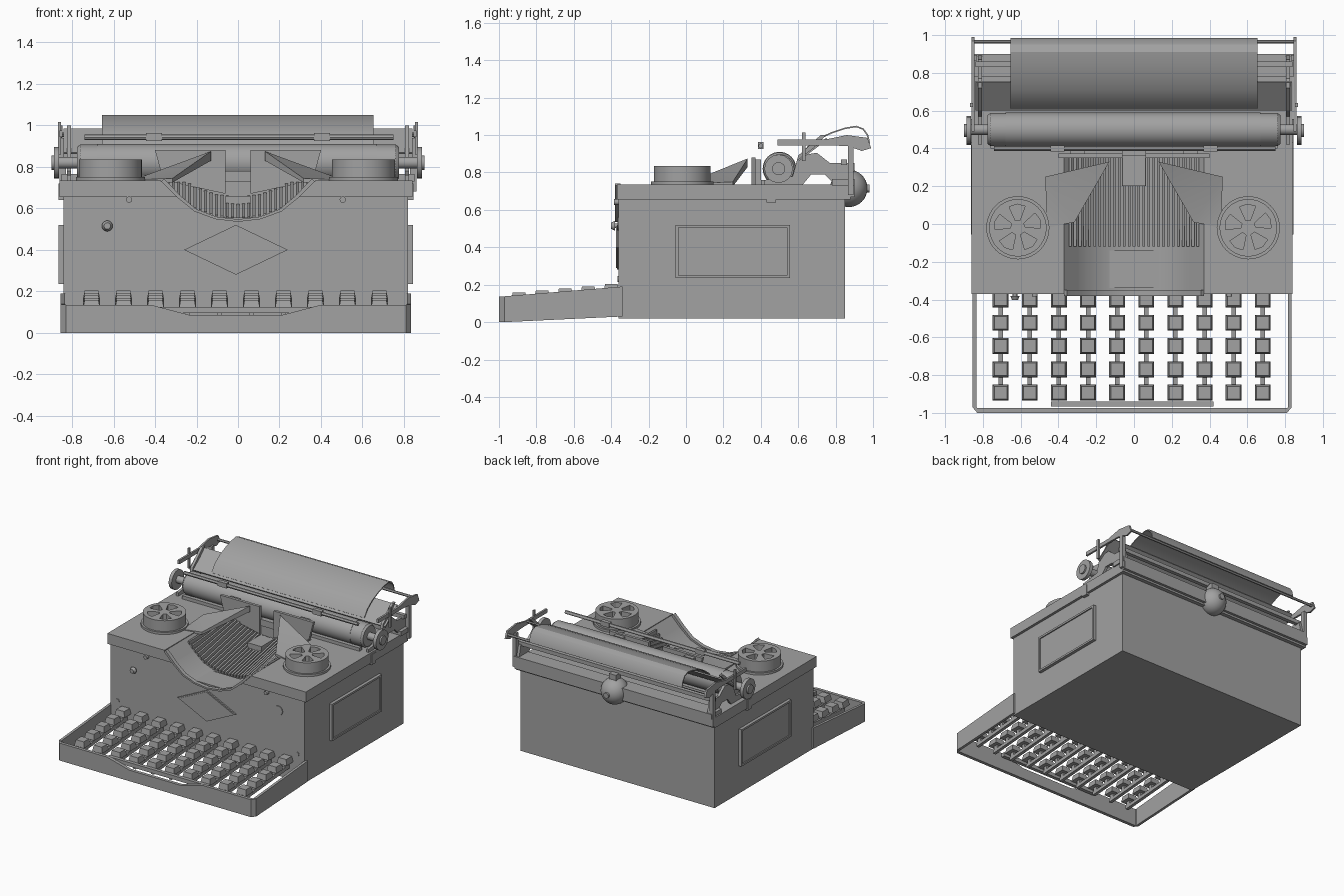
import bpy, bmesh, math
from mathutils import Vector

cube = bpy.data.objects.get("Cube")
if cube:
    bpy.data.objects.remove(cube, do_unlink=True)

grey = bpy.data.materials.new("plain_grey")
grey.use_nodes = True
grey.diffuse_color = (0.36, 0.36, 0.36, 1)
grey.node_tree.nodes["Principled BSDF"].inputs["Base Color"].default_value = (0.36, 0.36, 0.36, 1)
parts = []
CX = -0.01  # the case sits slightly off centre


def finish(name, bm):
    bmesh.ops.recalc_face_normals(bm, faces=bm.faces)
    mesh = bpy.data.meshes.new(name)
    bm.to_mesh(mesh)
    bm.free()
    mesh.materials.append(grey)
    ob = bpy.data.objects.new(name, mesh)
    bpy.context.collection.objects.link(ob)
    parts.append(ob)
    return ob


def add_prism(bm, pts, axis, a, b, taper=1):
    """Extrude a 2D outline along an axis from a to b."""
    cu = sum(p[0] for p in pts) / len(pts)
    cv = sum(p[1] for p in pts) / len(pts)

    def place(p, t, k):
        u, v = cu + (p[0] - cu) * k, cv + (p[1] - cv) * k
        return {"x": (t, u, v), "y": (u, t, v), "z": (u, v, t)}[axis]
    low = [bm.verts.new(place(p, a, 1)) for p in pts]
    high = [bm.verts.new(place(p, b, taper)) for p in pts]
    bm.faces.new(low)
    bm.faces.new(high)
    for i in range(len(pts)):
        j = (i + 1) % len(pts)
        bm.faces.new((low[i], low[j], high[j], high[i]))


def prism(name, pts, axis, a, b, taper=1):
    bm = bmesh.new()
    add_prism(bm, pts, axis, a, b, taper)
    return finish(name, bm)


def rect(u0, u1, v0, v1):
    return [(u0, v0), (u1, v0), (u1, v1), (u0, v1)]


def box(name, x0, x1, y0, y1, z0, z1):
    return prism(name, rect(x0, x1, y0, y1), "z", z0, z1)


def ring(u, v, r, n=32):
    return [(u + r * math.cos(2 * math.pi * i / n), v + r * math.sin(2 * math.pi * i / n)) for i in range(n)]


def cyl(name, u, v, r, axis, a, b, n=32, taper=1):
    return prism(name, ring(u, v, r, n), axis, a, b, taper)


def strip(name, path, t, x0, x1):
    """Thin bent sheet following a path in the side plane."""
    pts = [Vector(p) for p in path]
    inner = []
    for i, p in enumerate(pts):
        d = (pts[min(i + 1, len(pts) - 1)] - pts[max(i - 1, 0)]).normalized()
        inner.append(p + Vector((d.y, -d.x)) * t)
    return prism(name, [tuple(p) for p in pts + inner[::-1]], "x", x0, x1)


def cut(target, cutter):
    mod = target.modifiers.new("cut", "BOOLEAN")
    mod.operation, mod.solver, mod.object = "DIFFERENCE", "EXACT", cutter
    bpy.context.view_layer.objects.active = target
    bpy.ops.object.modifier_apply(modifier="cut")


def discard(ob):
    parts.remove(ob)
    bpy.data.objects.remove(ob, do_unlink=True)


# Case, lid and the open type basket
half = [(0.37, 0.9), (0.37, 0.73), (0.29, 0.65), (0.21, 0.585), (0.11, 0.548), (0, 0.535)]
basket = half + [(-x, z) for x, z in half[-2::-1]]
body = box("body", CX - 0.83, CX + 0.83, -0.36, 0.85, 0.02, 0.66)
lid = box("lid", CX - 0.85, CX + 0.85, -0.37, 0.88, 0.655, 0.735)
cutter = prism("basket_cutter", basket, "y", -0.5, 0.37)
cut(body, cutter)
cut(lid, cutter)
discard(cutter)


def floor_z(x):
    x = abs(x)
    for (xa, za), (xb, zb) in zip(half[1:], half[2:]):
        if xb <= x <= xa:
            return zb + (za - zb) * (x - xb) / (xa - xb)


# Curved lip on the front edge of the basket
outer = basket[1:-1]
lip = outer + [(x * 0.96, z + 0.012) for x, z in outer[::-1]]
prism("basket_lip", lip, "y", -0.38, -0.35)

# Type bars
bm = bmesh.new()
for i in range(27):
    x = -0.338 + i * 0.026
    z = floor_z(x)
    top = min(z + 0.12, 0.73)
    add_prism(bm, [(-0.12, z - 0.02), (-0.12, z + 0.02), (0.37, top), (0.37, z - 0.02)], "x", x - 0.007, x + 0.007)
finish("type_bars", bm)
prism("basket_front_block", [(-0.065, 0.53), (0.065, 0.53), (0.06, 0.66), (-0.06, 0.66)], "y", 0.2, 0.36)
box("basket_front_plate", -0.27, 0.27, -0.34, -0.14, 0.54, 0.555)
box("type_guide", -0.06, 0.06, 0.36, 0.4, 0.73, 0.78)

# Ribbon spools, wings and paper guides
for s, side in ((-1, "right"), (1, "left")):
    x = s * 0.61 + CX / 2
    cyl(side + "_spool_base", x, -0.02, 0.167, "z", 0.73, 0.752, 40)
    drum = cyl(side + "_spool", x, -0.02, 0.152, "z", 0.74, 0.835, 40)
    bm = bmesh.new()
    for k in range(5):
        a = math.radians(72 * k + 20)
        wedge = [(x + r * math.cos(a + d), -0.02 + r * math.sin(a + d))
                 for r, d in ((0.04, -0.3), (0.12, -0.36), (0.125, 0), (0.12, 0.36), (0.04, 0.3))]
        add_prism(bm, wedge, "z", 0.79, 0.9)
    holes = finish("spool_cutter", bm)
    cut(drum, holes)
    discard(holes)

    # Sloping wing from the spool up to the printing point
    bm = bmesh.new()
    plan = [(0.47, 0.25, 0.75), (0.13, 0.33, 0.875), (0.315, 0.01, 0.745), (0.46, -0.02, 0.74)]
    hi = [bm.verts.new((s * px, py, pz)) for px, py, pz in plan]
    lo = [bm.verts.new((s * px, py, 0.725 if px > 0.2 else 0.83)) for px, py, pz in plan]
    for i in range(4):
        j = (i + 1) % 4
        bm.faces.new((hi[i], hi[j], lo[j], lo[i]))
    for q in (hi, lo):
        bm.faces.new((q[0], q[1], q[2]))
        bm.faces.new((q[0], q[2], q[3]))
    finish(side + "_ribbon_wing", bm)
    prism(side + "_paper_guide", [(s * 0.06, 0.67), (s * 0.06, 0.88), (s * 0.4, 0.88), (s * 0.36, 0.735)], "y", 0.35, 0.372)
    box(side + "_guide_bracket", s * 0.3 - 0.04, s * 0.3 + 0.04, 0.37, 0.4, 0.73, 0.87)

    # Side panel with a raised border
    xo = CX + s * 0.83
    box(side + "_panel", xo - 0.015, xo + 0.015, -0.04, 0.54, 0.245, 0.51)
    for n, r in (("top", (-0.055, 0.555, 0.505, 0.52)), ("bottom", (-0.055, 0.555, 0.235, 0.25)),
                 ("front", (-0.055, -0.04, 0.235, 0.52)), ("back", (0.54, 0.555, 0.235, 0.52))):
        prism(f"{side}_panel_{n}_border", rect(*r), "x", xo - 0.024, xo + 0.024)

    # Small front fittings
    cyl(side + "_front_screw", CX + s * 0.77, 0.23, 0.016, "y", -0.365, -0.35, 16)
    cyl(side + "_lid_catch", CX + s * 0.515, 0.642, 0.015, "y", -0.385, -0.35, 16)

# Front button, lock and diamond badge
cyl("front_button_stem", -0.63, 0.515, 0.012, "y", -0.39, -0.35, 16)
cyl("front_button", -0.63, 0.515, 0.026, "y", -0.38, -0.402, 20, 0.6)
cyl("front_lock", 0.6, 0.525, 0.036, "y", -0.366, -0.35, 24)
prism("diamond_border", [(-0.26, 0.4), (CX, 0.28), (0.24, 0.4), (CX, 0.52)], "y", -0.37, -0.355)
prism("diamond_plate", [(-0.24, 0.4), (CX, 0.29), (0.22, 0.4), (CX, 0.51)], "y", -0.374, -0.355)

# Keyboard tray
for s, side in ((-1, "right"), (1, "left")):
    e = CX + s * 0.845
    prism(side + "_tray_wall", [(-0.97, 0), (-0.97, 0.138), (-0.34, 0.19), (-0.34, 0.03)], "x", e, e - s * 0.02)
    prism(side + "_tray_corner", [(e, -0.97), (e - s * 0.025, -1), (e - s * 0.025, -0.975), (e - s * 0.02, -0.97)], "z", 0, 0.136)
front = [(-0.83, 0), (0.81, 0), (0.81, 0.135), (0.4, 0.135), (0.21, 0.085), (-0.23, 0.085), (-0.42, 0.135), (-0.83, 0.135)]
prism("tray_front_wall", front, "y", -1, -0.975)
box("space_bar", -0.44, 0.42, -0.967, -0.94, 0.095, 0.125)

# Keys, stems and key levers
caps, stems, levers = bmesh.new(), bmesh.new(), bmesh.new()
for c in range(10):
    x = -0.706 + c * 0.1542
    add_prism(levers, [(-0.92, 0.06), (-0.92, 0.085), (-0.35, 0.135), (-0.35, 0.105)], "x", x - 0.012, x + 0.012)
    for r in range(5):
        y, z = -0.893 + r * 0.1235, 0.113 + r * 0.0115
        add_prism(caps, rect(x - 0.042, x + 0.042, y - 0.042, y + 0.042), "z", z, z + 0.044, 0.8)
        add_prism(stems, rect(x - 0.012, x + 0.012, y - 0.015, y + 0.015), "z", z - 0.04, z + 0.01)
finish("keys", caps)
finish("key_stems", stems)
finish("key_levers", levers)

# Platen with end bands, shaft and knobs
cyl("platen", 0.5, 0.82, 0.09, "x", -0.68, 0.67, 40)
cyl("platen_shaft", 0.5, 0.82, 0.028, "x", -0.87, 0.87, 20)
for s, side in ((-1, "right"), (1, "left")):
    cyl(side + "_platen_band", 0.5, 0.82, 0.087, "x", s * 0.67, s * 0.76, 40)
    cyl(side + "_platen_end", 0.5, 0.82, 0.087, "x", s * 0.76, s * 0.775, 40, 0.88)
    cyl(side + "_platen_knob", 0.495, 0.82, 0.076, "x", s * 0.862, s * 0.888, 16)
    cyl(side + "_knob_cap", 0.495, 0.82, 0.035, "x", s * 0.885, s * 0.9, 16)

    # Carriage end frame
    w = (s * 0.805, s * 0.825)
    frame = [(0.42, 0.73), (0.42, 0.76), (0.57, 0.78), (0.6, 0.89), (0.7, 0.905), (0.77, 0.85),
             (0.87, 0.85), (0.9, 0.73), (0.8, 0.73), (0.74, 0.79), (0.67, 0.79), (0.62, 0.73)]
    prism(side + "_carriage_frame", frame, "x", *w)
    prism(side + "_carriage_strut", [(0.6, 0.89), (0.63, 0.88), (0.75, 1.0), (0.72, 1.0)], "x", *w)
    arm = [(0.49, 0.945), (0.49, 0.975), (0.74, 0.975), (0.86, 1.0), (0.97, 0.985), (0.99, 0.93),
           (0.94, 0.915), (0.87, 0.94), (0.78, 0.945)]
    prism(side + "_carriage_arm", arm, "x", s * 0.845, s * 0.86)
    prism(side + "_rear_post", rect(0.865, 0.895, 0.68, 0.94), "x", s * 0.83, s * 0.86)
    box(side + "_lever_post", s * 0.86 - 0.007, s * 0.86 + 0.007, 0.62, 0.64, 0.86, 1.015)
    box(side + "_lid_tab", CX + s * 0.84 - 0.015, CX + s * 0.84 + 0.015, 0.43, 0.48, 0.64, 0.72)
    box(side + "_bail_clip", s * 0.405 - 0.038, s * 0.405 + 0.038, 0.385, 0.415, 0.925, 0.962)

# Carriage rails, bail rod and paper table
box("carriage_rail", -0.85, 0.85, 0.78, 0.9, 0.73, 0.765)
box("rear_rail", -0.84, 0.84, 0.83, 0.86, 0.84, 0.87)
box("rear_rail_plate", CX - 0.85, CX + 0.85, 0.86, 0.9, 0.67, 0.73)
box("front_rail", -0.76, 0.76, 0.4, 0.43, 0.73, 0.76)
cyl("bail_rod", 0.4, 0.942, 0.013, "x", -0.74, 0.75, 12)
cyl("rear_rod", 0.965, 0.955, 0.01, "x", -0.86, 0.86, 12)
strip("paper_apron", [(0.6, 0.87), (0.75, 0.985)], 0.01, -0.84, 0.84)
table = [(0.61, 0.885), (0.65, 0.94), (0.71, 0.985), (0.78, 1.017), (0.85, 1.04), (0.91, 1.05),
         (0.95, 1.035), (0.975, 1.0), (0.985, 0.955)]
strip("paper_table", table, 0.008, -0.655, 0.653)

# Bell at the back
bm = bmesh.new()
bmesh.ops.create_uvsphere(bm, u_segments=28, v_segments=16, radius=0.1)
bmesh.ops.translate(bm, verts=bm.verts, vec=(0, 0.87, 0.715))
finish("bell", bm)
cyl("bell_nut", 0, 0.715, 0.022, "y", 0.95, 0.98, 12)
box("bell_bracket", -0.03, 0.03, 0.84, 0.9, 0.76, 0.85)

# Smooth round parts, keep edges crisp
bpy.ops.object.select_all(action="DESELECT")
for ob in parts:
    ob.select_set(True)
bpy.context.view_layer.objects.active = body
bpy.ops.object.shade_smooth_by_angle(angle=math.radians(30))
